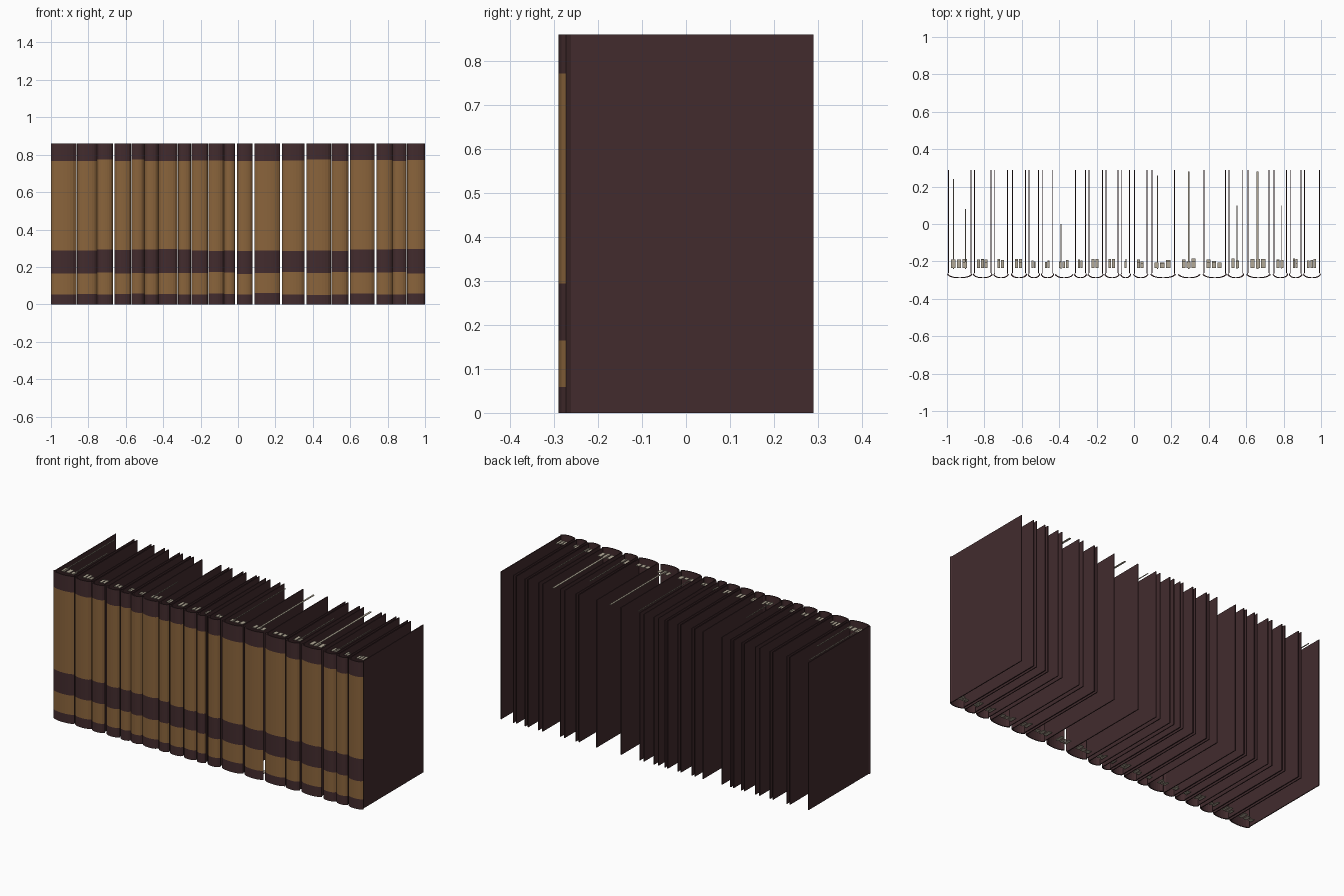
import bpy, bmesh, math, random
from mathutils import Vector

random.seed(4)
cube = bpy.data.objects.get("Cube")
if cube:
    bpy.data.objects.remove(cube, do_unlink=True)


def make_material(name, rgb):
    mat = bpy.data.materials.new(name)
    mat.use_nodes = True
    colour = (*[(c / 255) ** 2.2 for c in rgb], 1)
    mat.diffuse_color = colour
    mat.node_tree.nodes["Principled BSDF"].inputs["Base Color"].default_value = colour
    return mat


LEATHER = make_material("dark leather", (68, 47, 49))
TAN = make_material("tan leather", (137, 100, 62))
PAPER = make_material("paper", (178, 168, 150))

HEIGHT, BACK, JOINT, BULGE = 0.86, 0.29, -0.268, 0.022
THICK, INSET, STEPS = 0.005, 0.006, 8
BANDS = [0.055, 0.168, 0.29, 0.77]


def add_object(name, bm, mats):
    bmesh.ops.recalc_face_normals(bm, faces=bm.faces)
    mesh = bpy.data.meshes.new(name)
    bm.to_mesh(mesh)
    bm.free()
    for mat in mats:
        mesh.materials.append(mat)
    obj = bpy.data.objects.new(name, mesh)
    bpy.context.collection.objects.link(obj)


def cover_line(x0, x1, depth, boards):
    """Plan of the cover, moved inward by depth: board, rounded spine, board."""
    mid, half = (x0 + x1) / 2, (x1 - x0) / 2 - depth
    arc = []
    for i in range(STEPS + 1):
        t = -1 + 2 * i / STEPS
        arc.append((mid + half * t, JOINT + depth - BULGE * math.sqrt(1 - 0.96 * t * t)))
    if not boards:
        return arc
    edge = half - INSET
    left = [(mid - edge, BACK), (mid - edge, JOINT + 0.006)]
    right = [(mid + edge, JOINT + 0.006), (mid + edge, BACK)]
    return left + arc + right


def cover(name, x0, x1, boards):
    bm = bmesh.new()
    outer = cover_line(x0, x1, 0, boards)
    inner = cover_line(x0, x1, THICK, boards)
    loop = outer + inner[::-1]
    n, total = len(outer), len(loop)
    levels = [0] + [z + random.uniform(-0.005, 0.005) for z in BANDS] + [HEIGHT]
    rings = [[bm.verts.new((x, y, z)) for x, y in loop] for z in levels]
    first = 2 if boards else 0
    for k in range(len(levels) - 1):
        for i in range(total):
            j = (i + 1) % total
            face = bm.faces.new((rings[k][i], rings[k][j], rings[k + 1][j], rings[k + 1][i]))
            # tan panels on the outside of the spine
            if k % 2 == 1 and first <= i < first + STEPS:
                face.material_index = 1
    # rims at the foot and head
    for ring in (rings[0], rings[-1]):
        for i in range(n - 1):
            bm.faces.new((ring[i], ring[i + 1], ring[total - 2 - i], ring[total - 1 - i]))
    add_object(name, bm, [LEATHER, TAN])


def plate(bm, x0, x1, y0, y1, z):
    ret = bmesh.ops.create_cube(bm, size=1)
    for v in ret["verts"]:
        v.co = Vector(((x0 + x1) / 2 + v.co.x * (x1 - x0),
                       (y0 + y1) / 2 + v.co.y * (y1 - y0), z + v.co.z * 0.003))


def page_scraps(name, x0, x1):
    """Torn paper bits behind the spine, at head and foot."""
    bm = bmesh.new()
    a, b = x0 + 0.022, x1 - 0.022
    count = 3 if b - a > 0.05 else 2
    step = (b - a) / count
    for z in (0.012, HEIGHT - 0.012):
        for i in range(count):
            left = a + i * step
            plate(bm, left, left + step * 0.75, -0.235, random.uniform(-0.21, -0.185), z)
    add_object(name, bm, [PAPER])


# Edges of the spines; a pair of equal edges touches
EDGES = [-1.0, -0.863, -0.754, -0.664, -0.57, -0.5, -0.425, -0.322, -0.25, -0.16,
         -0.075, -0.01, 0.082, 0.229, 0.361, 0.498, 0.595, 0.736, 0.826, 0.902, 1.0]
OPEN_GAPS = {-0.664, -0.01, 0.082, 0.229, 0.361, 0.595, 0.736}
LOOSE_SPINES = {6, 13}


def half_gap(x):
    return 0 if abs(x) == 1 else 0.005 if x in OPEN_GAPS else 0.001


for i, (a, b) in enumerate(zip(EDGES, EDGES[1:])):
    left, right = a + half_gap(a), b - half_gap(b)
    cover(f"book_cover_{i + 1}", left, right, i not in LOOSE_SPINES)
    page_scraps(f"page_scraps_{i + 1}", left, right)

# Long slivers of paper between the boards
bm = bmesh.new()
for x, width, end in [(-0.965, 0.005, 0.24), (-0.9, 0.005, 0.08), (-0.39, 0.004, 0.0),
                      (0.125, 0.004, 0.26), (0.293, 0.01, 0.28), (0.55, 0.005, 0.1),
                      (0.66, 0.012, 0.28), (0.79, 0.004, 0.1)]:
    plate(bm, x - width / 2, x + width / 2, -0.24, end, HEIGHT - 0.01)
add_object("page_slivers", bm, [PAPER])
